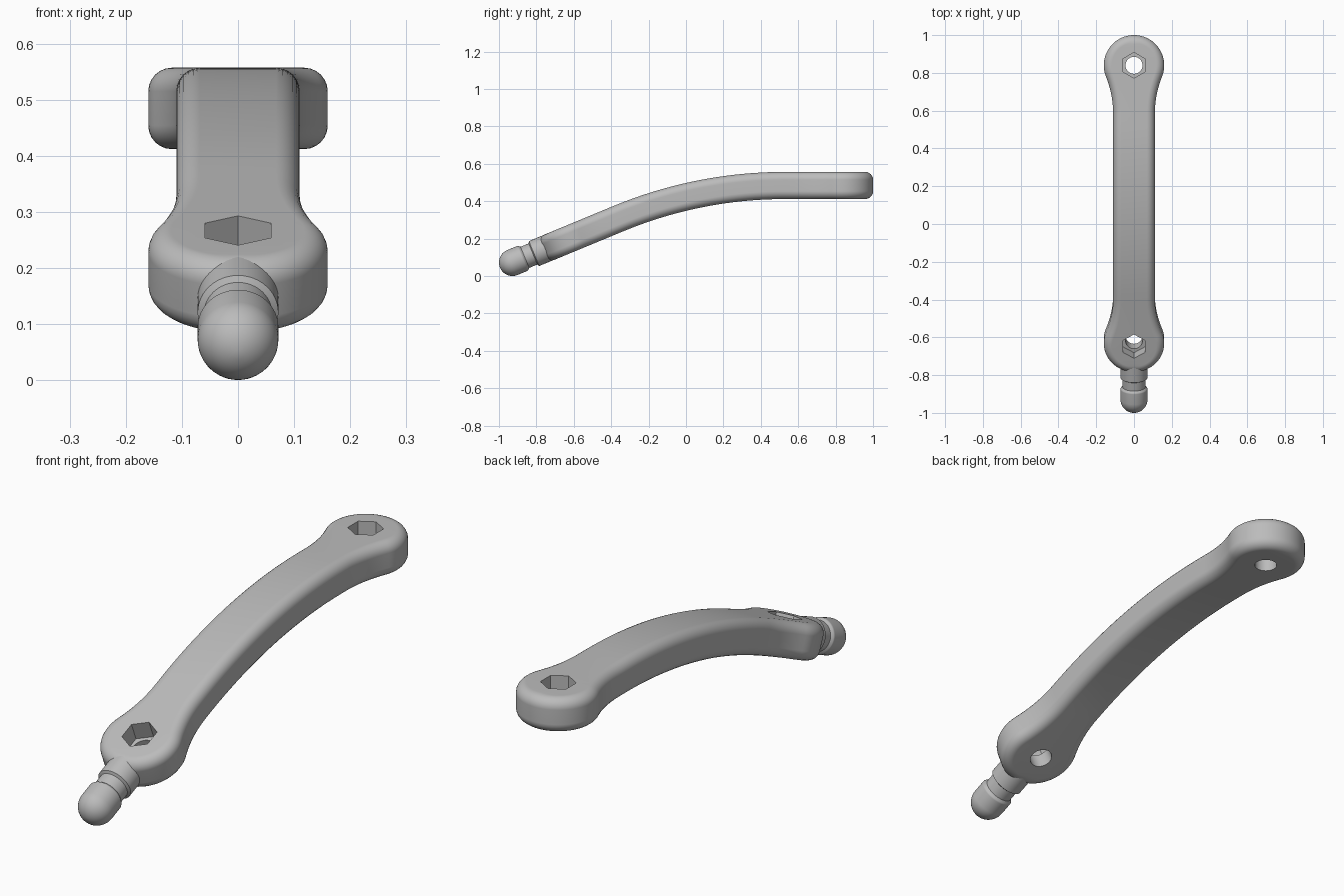
import bpy, bmesh, math
from mathutils import Vector, Matrix

if "Cube" in bpy.data.objects:
    bpy.data.objects.remove(bpy.data.objects["Cube"])

T = 0.0725                    # half thickness of the arm
W, RB, RF = 0.11, 0.16, 0.54  # bar half width, boss radius, neck fillet radius
EDGE = 0.042                  # rounded edge radius
A, R = math.radians(22.5), 2.33
L = R * A                     # arc length of the bend
UA, UB = -0.31, L + 0.28      # boss centres along the arm
Y0, Z0 = 0.53, 0.4845

grey = bpy.data.materials.new("grey_metal")
grey.diffuse_color = (0.5, 0.5, 0.5, 1)
grey.use_nodes = True
grey.node_tree.nodes["Principled BSDF"].inputs["Base Color"].default_value = grey.diffuse_color


def frame(u):
    """Centre-line point and tilt at distance u along the arm."""
    a = min(max(u / R, 0), A)
    p = Vector((0, Y0 - R * math.sin(a), Z0 - R * (1 - math.cos(a))))
    rest = u if u < 0 else max(u - L, 0)
    return p + Vector((0, -math.cos(a), -math.sin(a))) * rest, a


def place(u, x, h):
    p, a = frame(u)
    return p + Vector((x, -h * math.sin(a), h * math.cos(a)))


def make(name, bm):
    bmesh.ops.remove_doubles(bm, verts=bm.verts, dist=1e-5)
    bmesh.ops.recalc_face_normals(bm, faces=bm.faces)
    me = bpy.data.meshes.new(name)
    bm.to_mesh(me)
    bm.free()
    me.materials.append(grey)
    ob = bpy.data.objects.new(name, me)
    bpy.context.collection.objects.link(ob)
    return ob


def activate(ob):
    bpy.ops.object.select_all(action='DESELECT')
    ob.select_set(True)
    bpy.context.view_layer.objects.active = ob


def smooth(ob):
    activate(ob)
    bpy.ops.object.shade_smooth_by_angle(angle=math.radians(30))
    m = ob.modifiers.new("weighted", 'WEIGHTED_NORMAL')
    m.keep_sharp = True


# Half outline of the arm: (u, x, normal u, normal x)
dy = math.sqrt((RF + RB) ** 2 - (RF + W) ** 2)
th = math.atan2(RF + W, -dy)
end = []
for i in range(25):
    t = th * i / 24
    n = (-math.cos(t), math.sin(t))
    end.append((UA + RB * n[0], RB * n[1], *n))
for i in range(1, 11):
    t = th + (math.pi / 2 - th) * i / 10
    n = (-math.cos(t), math.sin(t))
    end.append((UA + dy - RF * n[0], W + RF - RF * n[1], *n))
far = [(UA + UB - u, x, -nu, nx) for u, x, nu, nx in reversed(end)]
u0, u1 = end[-1][0], far[0][0]
mid = [(u0 + (u1 - u0) * i / 28, W, 0, 1) for i in range(1, 28)]
outline = end + mid + far

# Rounded edge profile: (inset, height)
quarter = [math.pi / 2 * i / 6 for i in range(7)]
prof = [(EDGE * (1 - math.sin(q)), T - EDGE + EDGE * math.cos(q)) for q in quarter]
prof += [(d, -h) for d, h in reversed(prof)]

# Arm body
bm = bmesh.new()
rings = []
for u, x, nu, nx in outline:
    right = [(u - d * nu, max(x - d * nx, 0), h) for d, h in prof]
    ring = right + [(a, -b, c) for a, b, c in reversed(right)]
    rings.append([bm.verts.new(place(*p)) for p in ring])
for r0, r1 in zip(rings, rings[1:]):
    k = len(r0)
    for j in range(k):
        bm.faces.new((r0[j], r0[(j + 1) % k], r1[(j + 1) % k], r1[j]))
bmesh.ops.dissolve_degenerate(bm, dist=1e-5, edges=bm.edges)
arm = make("crank_arm", bm)


# Hex pockets and through holes
def cutter(u, sides, radius, low, high):
    p, a = frame(u)
    bm = bmesh.new()
    turn = Matrix.Rotation(math.pi / 2, 4, 'Z')
    mat = (Matrix.Translation(p) @ Matrix.Rotation(a, 4, 'X')
           @ Matrix.Translation((0, 0, (low + high) / 2)) @ turn)
    ring = [(radius * math.cos(2 * math.pi * i / sides),
             radius * math.sin(2 * math.pi * i / sides)) for i in range(sides)]
    lo = [bm.verts.new(mat @ Vector((x, y, (low - high) / 2))) for x, y in ring]
    hi = [bm.verts.new(mat @ Vector((x, y, (high - low) / 2))) for x, y in ring]
    bm.faces.new(lo[::-1])
    bm.faces.new(hi)
    for i in range(sides):
        j = (i + 1) % sides
        bm.faces.new((lo[i], lo[j], hi[j], hi[i]))
    ob = make("hole_cutter", bm)
    ob.hide_render = True
    return ob


for u in (UA, UB):
    for args in ((6, 0.068, T - 0.077, 0.15), (40, 0.045, -0.15, 0.1)):
        c = cutter(u, *args)
        m = arm.modifiers.new("hole", 'BOOLEAN')
        m.operation, m.solver, m.object = 'DIFFERENCE', 'EXACT', c
        activate(arm)
        bpy.ops.object.modifier_apply(modifier=m.name)
        bpy.data.objects.remove(c)
smooth(arm)

# Turned pin with groove and domed head
r = 0.072
pin = [(0.38, 0), (0.38, r), (0.488, r), (0.494, 0.061), (0.541, 0.061), (0.549, 0.069), (0.555, r)]
pin += [(0.613 + r * math.sin(q), r * math.cos(q))
        for q in [math.pi / 2 * i / 12 for i in range(13)]]
bm = bmesh.new()
N = 48
rings = [[bm.verts.new(place(L + s, rad * math.cos(2 * math.pi * i / N),
                             rad * math.sin(2 * math.pi * i / N)))
          for i in range(N)] for s, rad in pin]
for r0, r1 in zip(rings, rings[1:]):
    for j in range(N):
        bm.faces.new((r0[j], r0[(j + 1) % N], r1[(j + 1) % N], r1[j]))
bmesh.ops.dissolve_degenerate(bm, dist=1e-5, edges=bm.edges)
smooth(make("end_pin", bm))
